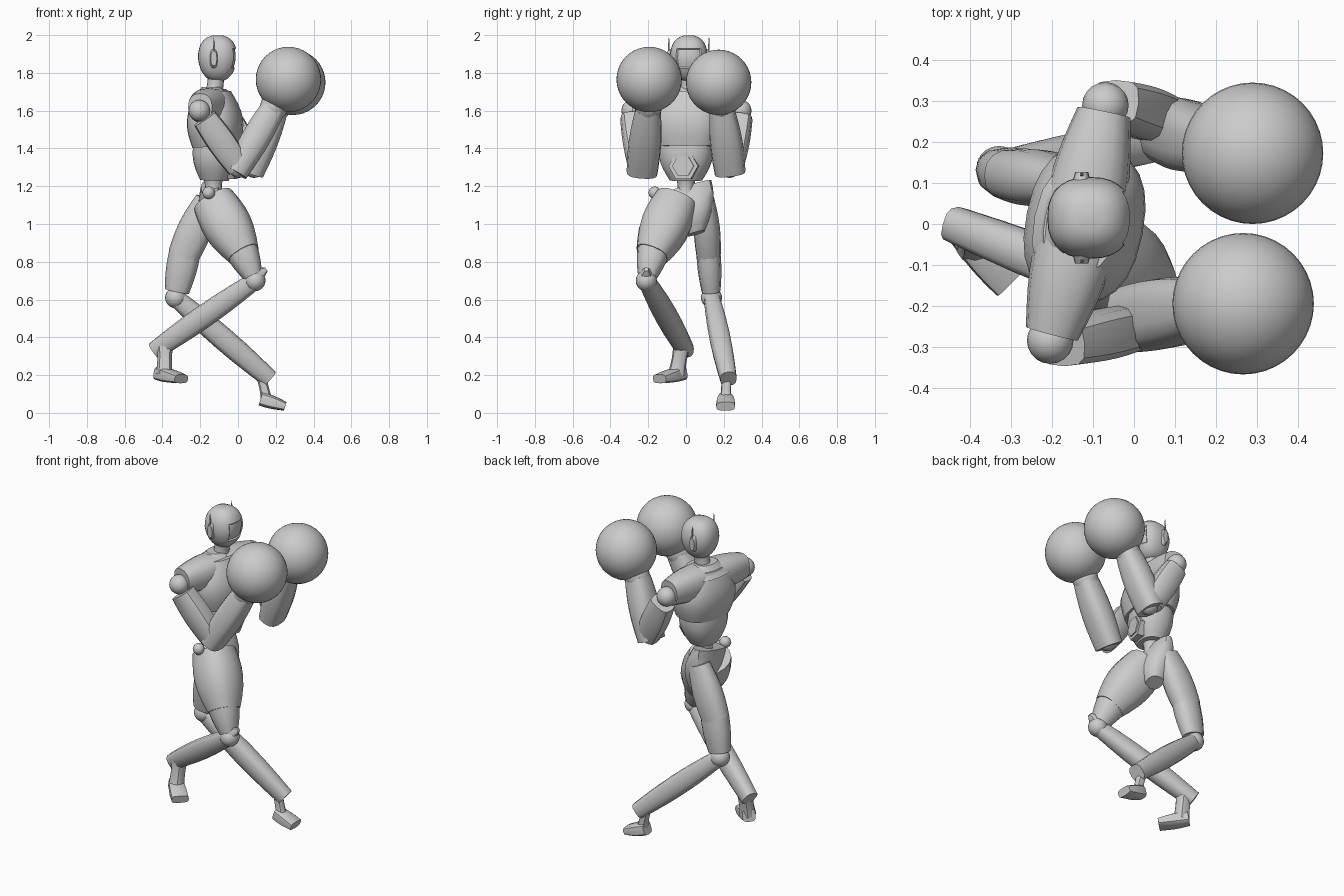
import bpy, bmesh, math
from mathutils import Vector

default_cube = bpy.data.objects.get("Cube")
if default_cube:
    bpy.data.objects.remove(default_cube, do_unlink=True)

grey = bpy.data.materials.new("plain grey")
grey.use_nodes = True
colour = (.6, .6, .6, 1)
grey.diffuse_color = colour
grey.node_tree.nodes["Principled BSDF"].inputs["Base Color"].default_value = colour

ACROSS = Vector((0, 1, 0))
AHEAD = Vector((1, 0, 0))
UP = Vector((0, 0, 1))
# The trunk is turned a little towards its right arm
FORWARD = Vector((1, -.2, 0)).normalized()
SIDEWAYS = UP.cross(FORWARD)


def finish(bm, name, angle=38):
    """Turn a bmesh into a smooth shaded object with sharp edges kept."""
    mesh = bpy.data.meshes.new(name)
    bm.to_mesh(mesh)
    bm.free()
    mesh.materials.append(grey)
    part = bpy.data.objects.new(name, mesh)
    bpy.context.collection.objects.link(part)
    bpy.ops.object.select_all(action='DESELECT')
    part.select_set(True)
    bpy.context.view_layer.objects.active = part
    bpy.ops.object.shade_smooth_by_angle(angle=math.radians(angle))


def skin(sections, direction, hint, sides, power):
    """Join superellipse sections, each a centre, a half width and a half depth."""
    bm = bmesh.new()
    width_axis = (hint - direction * hint.dot(direction)).normalized()
    depth_axis = direction.cross(width_axis)
    loops = []
    for centre, width, depth in sections:
        loop = []
        for k in range(sides):
            angle = math.tau * k / sides
            c, s = math.cos(angle), math.sin(angle)
            c = math.copysign(abs(c) ** (2 / power), c)
            s = math.copysign(abs(s) ** (2 / power), s)
            loop.append(bm.verts.new(centre + width_axis * c * width + depth_axis * s * depth))
        loops.append(loop)
    for lower, upper in zip(loops, loops[1:]):
        for k in range(sides):
            j = (k + 1) % sides
            bm.faces.new((lower[k], lower[j], upper[j], upper[k]))
    bm.faces.new(loops[0])
    bm.faces.new(loops[-1])
    bmesh.ops.recalc_face_normals(bm, faces=bm.faces)
    return bm


def limb(name, start, end, first, last, depth=1, thin=1, bulge=0,
         hint=ACROSS, sides=16, power=2.4, steps=6):
    """Tapered form; depth is relative to width and fades by the factor thin."""
    start, end = Vector(start), Vector(end)
    sections = []
    for i in range(steps + 1):
        f = i / steps
        width = first + (last - first) * f + bulge * math.sin(math.pi * f)
        ratio = depth * (1 + (thin - 1) * f)
        sections.append((start.lerp(end, f), width, width * ratio))
    finish(skin(sections, (end - start).normalized(), hint, sides, power), name)


def ball(name, centre, radius, segments=20):
    bm = bmesh.new()
    bmesh.ops.create_uvsphere(bm, u_segments=segments, v_segments=segments // 2, radius=radius)
    bmesh.ops.translate(bm, verts=bm.verts, vec=centre)
    finish(bm, name, angle=60)


# Head: a rounded block, narrower at the chin, with a recessed visor
skull = Vector((-.108, .015, 1.877))
height = .123
sections = []
for i in range(1, 14):
    level = -math.cos(math.pi * i / 14)
    size = (1 - abs(level) ** 2.4) ** (1 / 2.4) * (1 + .15 * min(level, 0))
    sections.append((skull + UP * level * height, size * .1, size * .104))
bm = skin(sections, UP, ACROSS, sides=28, power=2.4)
visor = [f for f in bm.faces if f.normal.x > .8
         and abs(f.calc_center_median().z - skull.z) < .045]
bmesh.ops.inset_region(bm, faces=visor, thickness=.005, depth=-.008)
finish(bm, "head")

# Ear pods and antennae
for side, outward in (("left", ACROSS), ("right", -ACROSS)):
    ear = skull - AHEAD * .02 + outward * .09
    limb(side + "_ear_pod", ear, ear + outward * .022, .022, .016, depth=2.4, hint=AHEAD)
    base = ear + outward * .016
    limb(side + "_antenna", base, base + UP * .11, .006, .002, sides=6)

# Trunk
waist = Vector((-.13, 0, 1.2))
limb("neck", (-.13, .01, 1.66), (-.115, .015, 1.78), .055, .045, bulge=-.006, power=2)
limb("collar", (-.14, 0, 1.66), (-.14, 0, 1.725), .15, .07, depth=.7, hint=SIDEWAYS)
limb("chest", (-.115, 0, 1.41), (-.13, 0, 1.7), .165, .12, depth=.74, bulge=.05,
     hint=SIDEWAYS, sides=24, steps=8)
limb("abdomen", (-.125, 0, 1.23), (-.12, 0, 1.42), .085, .145, depth=.85, thin=.92,
     bulge=.02, hint=SIDEWAYS, sides=20)
limb("waist", waist - UP * .07, waist + UP * .06, .06, .06, bulge=-.016, power=2)
belly = Vector((-.012, -.015, 1.307))
for name, radius, raised in (("belly_frame", .08, 0), ("belly_hexagon", .058, .008)):
    limb(name, belly - FORWARD * .05, belly + FORWARD * raised, radius, radius,
         hint=SIDEWAYS, sides=6, power=2)

# Arms: outward direction, shoulder, elbow, wrist and glove centre
arms = {
    "left": (ACROSS, (-.07, .29, 1.6), (.085, .23, 1.3), (.2, .19, 1.61), (.29, .173, 1.75)),
    "right": (-ACROSS, (-.205, -.285, 1.6), (.005, -.23, 1.3), (.185, -.2, 1.61),
              (.267, -.195, 1.765)),
}
breast = Vector((-.13, 0, 1.63))
for side, (outward, *joints) in arms.items():
    shoulder, elbow, wrist, fist = map(Vector, joints)
    limb(side + "_sleeve", breast, shoulder.lerp(breast, .06) + UP * .015, .1, .066,
         depth=.9, thin=1.25, bulge=.01, hint=AHEAD)
    ball(side + "_shoulder", shoulder, .057)
    limb(side + "_upper_arm", shoulder.lerp(elbow, .14) + outward * .015,
         elbow + outward * .02, .056, .054, depth=1.2, bulge=.008, sides=12, power=3.2)
    ball(side + "_elbow", elbow, .056)
    limb(side + "_forearm", elbow.lerp(wrist, -.09), wrist, .082, .066,
         depth=.78, thin=1.3, bulge=.012, sides=14, power=2.8)
    limb(side + "_wrist_cuff", wrist.lerp(fist, -.1), wrist.lerp(fist, .4), .068, .06,
         bulge=.01, power=2)
    ball(side + "_glove", fist, .173, segments=40)

# Hips
limb("pelvis", (-.11, .05, .95), (-.15, -.02, 1.19), .05, .16, depth=.95, thin=.3,
     bulge=.03)
ball("right_hip_crest", (-.155, -.165, 1.165), .034, segments=12)

# Legs: hip, lower thigh, knee, ankle, heel and toe, then thigh and ankle sizes
legs = {
    "left": ((-.16, .1, 1.13), (-.29, .12, .83), (-.33, .135, .61),
             (.168, .225, .18), (.12, .21, .075), (.25, .21, .035), .05, .064, 1.3, .032),
    "right": ((-.13, -.05, 1.12), (.03, -.18, .84), (.09, -.21, .7),
              (-.44, 0, .33), (-.42, -.02, .21), (-.3, -.14, .18), .115, .088, 1, .046),
}
for side, (*joints, top, low, depth, post) in legs.items():
    hip, thigh, knee, ankle, heel, toe = map(Vector, joints)
    limb(side + "_thigh", hip, thigh, top, low, depth=depth, bulge=top / 4)
    limb(side + "_knee_cuff", hip.lerp(thigh, .93), thigh.lerp(knee, .85), low, .05,
         depth=depth, bulge=.005, sides=12)
    ball(side + "_knee", knee, .056)
    limb(side + "_shin", knee, ankle, .042, .044, depth=1.1, bulge=.013,
         sides=12, power=2.8)
    limb(side + "_ankle", ankle.lerp(knee, .1), heel.lerp(toe, .25), post, post,
         bulge=-.006, sides=10)
    limb(side + "_foot", heel, toe, .038, .05, depth=.95, thin=.5, bulge=.005,
         hint=(toe - heel).cross(UP), sides=12, power=3.5)

# Pointed cap on the bent front knee
cap = Vector(legs["right"][2])
limb("right_kneecap", cap + UP * .02, cap + (AHEAD + UP) * .06, .05, .012, sides=8)
